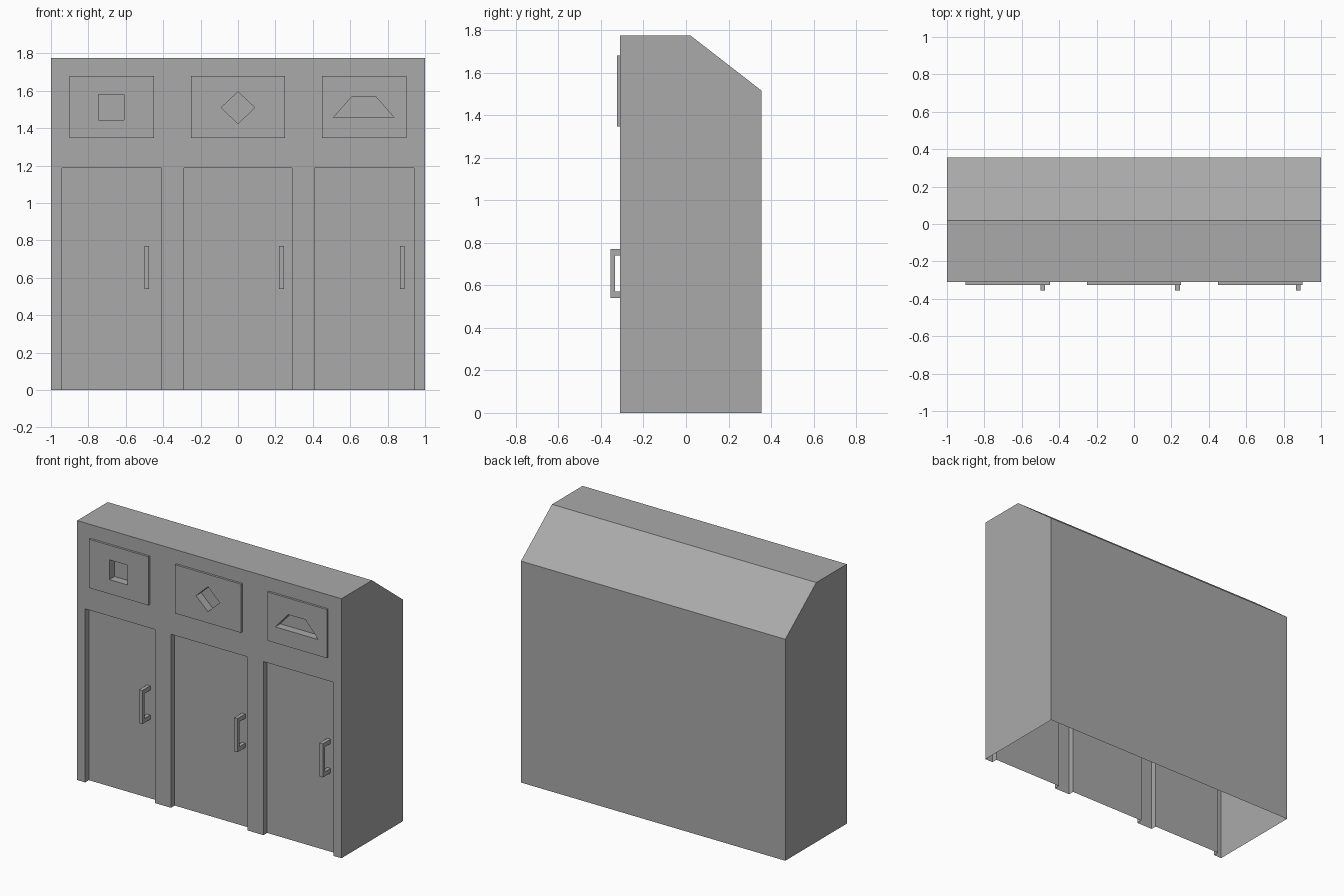
import bpy, bmesh

cube = bpy.data.objects.get("Cube")
if cube:
    bpy.data.objects.remove(cube, do_unlink=True)

grey = bpy.data.materials.new("plain grey")
grey.use_nodes = True
colour = (0.4, 0.4, 0.4, 1)
grey.diffuse_color = colour
grey.node_tree.nodes["Principled BSDF"].inputs["Base Color"].default_value = colour

FRONT, BACK = -0.31, 0.355
PANEL_FRONT = -0.325
DOOR_Y = -0.27


def prism(name, points, start, end, axis="y"):
    """Extrude a flat outline: (x, z) along y, or (y, z) along x."""
    bm = bmesh.new()
    place = (lambda p, d: (p[0], d, p[1])) if axis == "y" else (lambda p, d: (d, p[0], p[1]))
    a = [bm.verts.new(place(p, start)) for p in points]
    b = [bm.verts.new(place(p, end)) for p in points]
    bm.faces.new(a)
    bm.faces.new(b[::-1])
    for i in range(len(a)):
        j = (i + 1) % len(a)
        bm.faces.new((a[i], b[i], b[j], a[j]))
    bmesh.ops.recalc_face_normals(bm, faces=bm.faces)
    mesh = bpy.data.meshes.new(name)
    bm.to_mesh(mesh)
    bm.free()
    mesh.materials.append(grey)
    obj = bpy.data.objects.new(name, mesh)
    bpy.context.collection.objects.link(obj)
    return obj


def rect(x0, x1, z0, z1):
    return [(x0, z0), (x1, z0), (x1, z1), (x0, z1)]


def cut(target, cutter):
    mod = target.modifiers.new("cut", "BOOLEAN")
    mod.operation = "DIFFERENCE"
    mod.solver = "EXACT"
    mod.object = cutter
    bpy.context.view_layer.objects.active = target
    bpy.ops.object.modifier_apply(modifier=mod.name)


# Cabinet body with a sloped rear top edge
body = prism("cabinet_body", [(FRONT, 0), (BACK, 0), (BACK, 1.515), (0.02, 1.775), (FRONT, 1.775)],
             -1, 1, axis="x")

# Recessed doors
cutters = []
for x0, x1 in [(-0.94, -0.41), (-0.29, 0.29), (0.41, 0.94)]:
    cutter = prism("door_cutter", rect(x0, x1, -0.1, 1.187), -0.5, DOOR_Y)
    cut(body, cutter)
    cutters.append(cutter)

# Raised panels, each with a shaped pocket
panels = [
    ("square_panel", -0.9, -0.45, rect(-0.745, -0.61, 1.445, 1.58)),
    ("diamond_panel", -0.25, 0.25, [(-0.09, 1.51), (0, 1.425), (0.09, 1.51), (0, 1.595)]),
    ("trapezoid_panel", 0.45, 0.9, [(0.51, 1.457), (0.835, 1.457), (0.738, 1.567), (0.607, 1.567)]),
]
for name, x0, x1, shape in panels:
    panel = prism(name, rect(x0, x1, 1.347, 1.68), PANEL_FRONT, FRONT)
    cutter = prism("pocket_cutter", shape, -0.5, DOOR_Y)
    cut(panel, cutter)
    cut(body, cutter)
    cutters.append(cutter)

for cutter in cutters:
    bpy.data.objects.remove(cutter, do_unlink=True)

# Leave the underside open
bm = bmesh.new()
bm.from_mesh(body.data)
under = [f for f in bm.faces if f.normal.z < -0.9 and f.calc_center_median().z < 0.01]
bmesh.ops.delete(bm, geom=under, context="FACES")
bm.to_mesh(body.data)
bm.free()

# Bracket handles
outline = [(DOOR_Y, 0.54), (-0.355, 0.54), (-0.355, 0.77), (DOOR_Y, 0.77),
           (DOOR_Y, 0.74), (-0.333, 0.74), (-0.333, 0.57), (DOOR_Y, 0.57)]
for side, x in [("right", -0.5), ("middle", 0.22), ("left", 0.865)]:
    prism(side + "_door_handle", outline, x, x + 0.025, axis="x")
